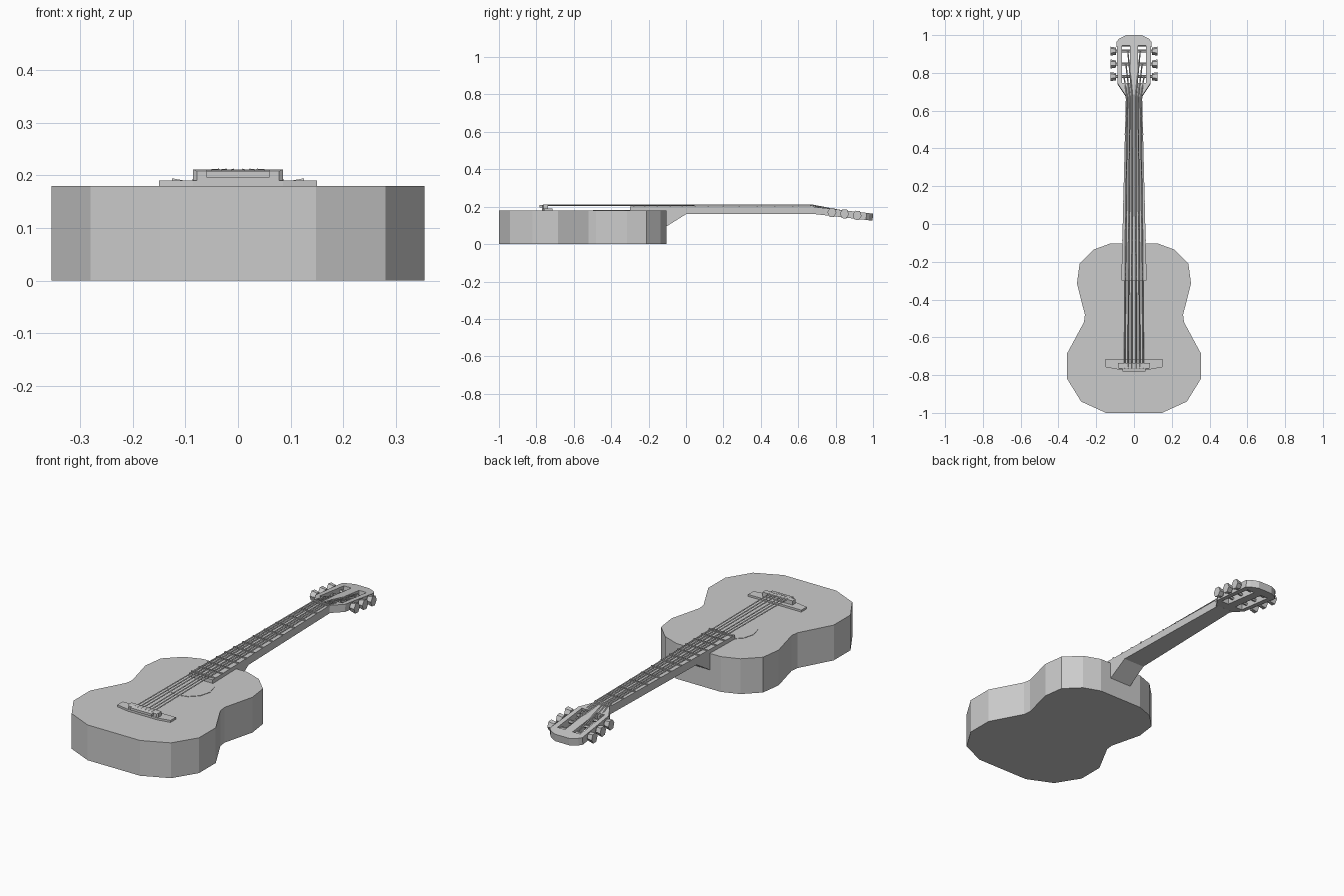
import bpy, bmesh, math
from mathutils import Matrix, Vector

cube = bpy.data.objects.get("Cube")
if cube:
    bpy.data.objects.remove(cube, do_unlink=True)

grey = bpy.data.materials.new("plain grey")
grey.use_nodes = True
colour = (0.6, 0.6, 0.6, 1)
grey.diffuse_color = colour
grey.node_tree.nodes["Principled BSDF"].inputs["Base Color"].default_value = colour


def add_object(name, data):
    obj = bpy.data.objects.new(name, data)
    bpy.context.collection.objects.link(obj)
    data.materials.append(grey)
    return obj


def mirrored(half):
    """Close a right-hand outline with its mirror image."""
    return half + [(-x, y) for x, y in reversed(half)]


def curve_mesh(name, curve):
    """Turn a curve into a flat shaded mesh object."""
    temp = bpy.data.objects.new(name, curve)
    bpy.context.collection.objects.link(temp)
    bpy.context.view_layer.update()
    deps = bpy.context.evaluated_depsgraph_get()
    mesh = bpy.data.meshes.new_from_object(temp.evaluated_get(deps))
    bpy.data.objects.remove(temp)
    mesh.materials.clear()
    for poly in mesh.polygons:
        poly.use_smooth = False
        poly.material_index = 0
    return add_object(name, mesh)


def prism(name, outlines, z0, z1):
    """Extrude an outline; further outlines become holes."""
    curve = bpy.data.curves.new(name, 'CURVE')
    curve.dimensions = '2D'
    curve.fill_mode = 'BOTH'
    curve.extrude = (z1 - z0) / 2
    for outline in outlines:
        spline = curve.splines.new('POLY')
        spline.points.add(len(outline) - 1)
        for p, (x, y) in zip(spline.points, outline):
            p.co = (x, y, 0, 1)
        spline.use_cyclic_u = True
    obj = curve_mesh(name, curve)
    obj.location.z = (z0 + z1) / 2
    return obj


def loft(name, sections):
    """Join rectangular sections (y, half width, bottom, top)."""
    bm = bmesh.new()
    rings = [[bm.verts.new(c) for c in ((-w, y, b), (w, y, b), (w, y, t), (-w, y, t))]
             for y, w, b, t in sections]
    for a, b in zip(rings, rings[1:]):
        for i in range(4):
            j = (i + 1) % 4
            bm.faces.new((a[i], a[j], b[j], b[i]))
    bm.faces.new(rings[0])
    bm.faces.new(rings[-1])
    bmesh.ops.recalc_face_normals(bm, faces=bm.faces)
    mesh = bpy.data.meshes.new(name)
    bm.to_mesh(mesh)
    bm.free()
    return add_object(name, mesh)


def rod(name, sides, r1, r2, x0, x1, y, z, tall=1):
    """Cylinder lying along x."""
    bm = bmesh.new()
    bmesh.ops.create_cone(bm, cap_ends=True, segments=sides, radius1=r1, radius2=r2,
                          depth=abs(x1 - x0))
    turn = math.pi / 2 if x1 > x0 else -math.pi / 2
    bm.transform(Matrix.Diagonal((1, 1, tall, 1)) @ Matrix.Rotation(turn, 4, 'Y'))
    mesh = bpy.data.meshes.new(name)
    bm.to_mesh(mesh)
    bm.free()
    obj = add_object(name, mesh)
    obj.location = ((x0 + x1) / 2, y, z)
    return obj


# Body and sound hole plate
body_half = [(.148, -1), (.28, -.94), (.354, -.82), (.354, -.685), (.265, -.52),
             (.26, -.48), (.302, -.315), (.288, -.21), (.212, -.135), (.125, -.103)]
prism("body", [mirrored(body_half)], 0, .18)
ring = [(.112 * math.cos(i * math.pi / 6), -.385 + .112 * math.sin(i * math.pi / 6))
        for i in range(12)]
prism("sound_hole", [ring], .178, .182)

# Bridge, saddle block and the tie strip in front of it
prism("bridge", [mirrored([(.085, -.77), (.15, -.758), (.15, -.715)])], .178, .19)
loft("saddle", [(-.768, .078, .19, .208), (-.762, .085, .19, .211), (-.737, .085, .19, .211)])
loft("tie_strip", [(-.782, .06, .196, .208), (-.765, .06, .196, .21)])


# Neck with sloping heel, and fretboard
def half_width(y):
    return .067 - .0245 * (y + .3)


loft("neck", [(y, half_width(y), b, .187) for y, b in ((-.12, .085), (0, .16), (.69, .16))])
loft("fretboard", [(y, half_width(y), .178, .2) for y in (-.3, .685)])

# Frets and nut
for i, y in enumerate((.57, .475, .38, .285, .2, .12, .05, -.02, -.085, -.155, -.22, -.28)):
    loft(f"fret_{i + 1}", [(y + d, half_width(y) + .001, .197, .204) for d in (-.004, .004)])
loft("nut", [(y, .044, .19, .207) for y in (.664, .678)])

# Slotted headstock, tilted back
slope = .115
tilt = math.atan(slope)
head = mirrored([(.043, 0), (.086, .065), (.092, .29), (.078, .305), (.04, .325)])
slots = [[(s * x, y) for x, y in ((.022, .07), (.064, .07), (.064, .268), (.022, .268))]
         for s in (-1, 1)]
headstock = prism("headstock", [head] + slots, 0, .038)
headstock.rotation_euler.x = -tilt
headstock.location = (0, .676, .181)


def head_z(y):
    return .181 - slope * (y - .676)


# Tuning posts and hexagonal pegs
peg_rows = (.78, .847, .915)
for side, label in ((1, "left"), (-1, "right")):
    for i, y in enumerate(peg_rows):
        z = head_z(y)
        rod(f"{label}_post_{i + 1}", 6, .008, .008, side * .015, side * .105, y, z)
        peg = rod(f"{label}_peg_{i + 1}", 6, .019, .024, side * .096, side * .125, y, z, 1.15)
        peg.rotation_euler.x = -tilt

# Strings from saddle over the nut to the posts
for side, label in ((1, "left"), (-1, "right")):
    for i, y in enumerate(peg_rows):
        x = side * (.05 - .019 * i)
        path = [(x, -.765, .208), (x * .72, .67, .209), (side * (.053 - .01 * i), y, head_z(y) + .009)]
        curve = bpy.data.curves.new("string", 'CURVE')
        curve.dimensions = '3D'
        curve.bevel_depth = .0035
        curve.bevel_resolution = 0
        curve.use_fill_caps = True
        spline = curve.splines.new('POLY')
        spline.points.add(2)
        for p, co in zip(spline.points, path):
            p.co = (*Vector(co), 1)
        curve_mesh(f"{label}_string_{i + 1}", curve)
